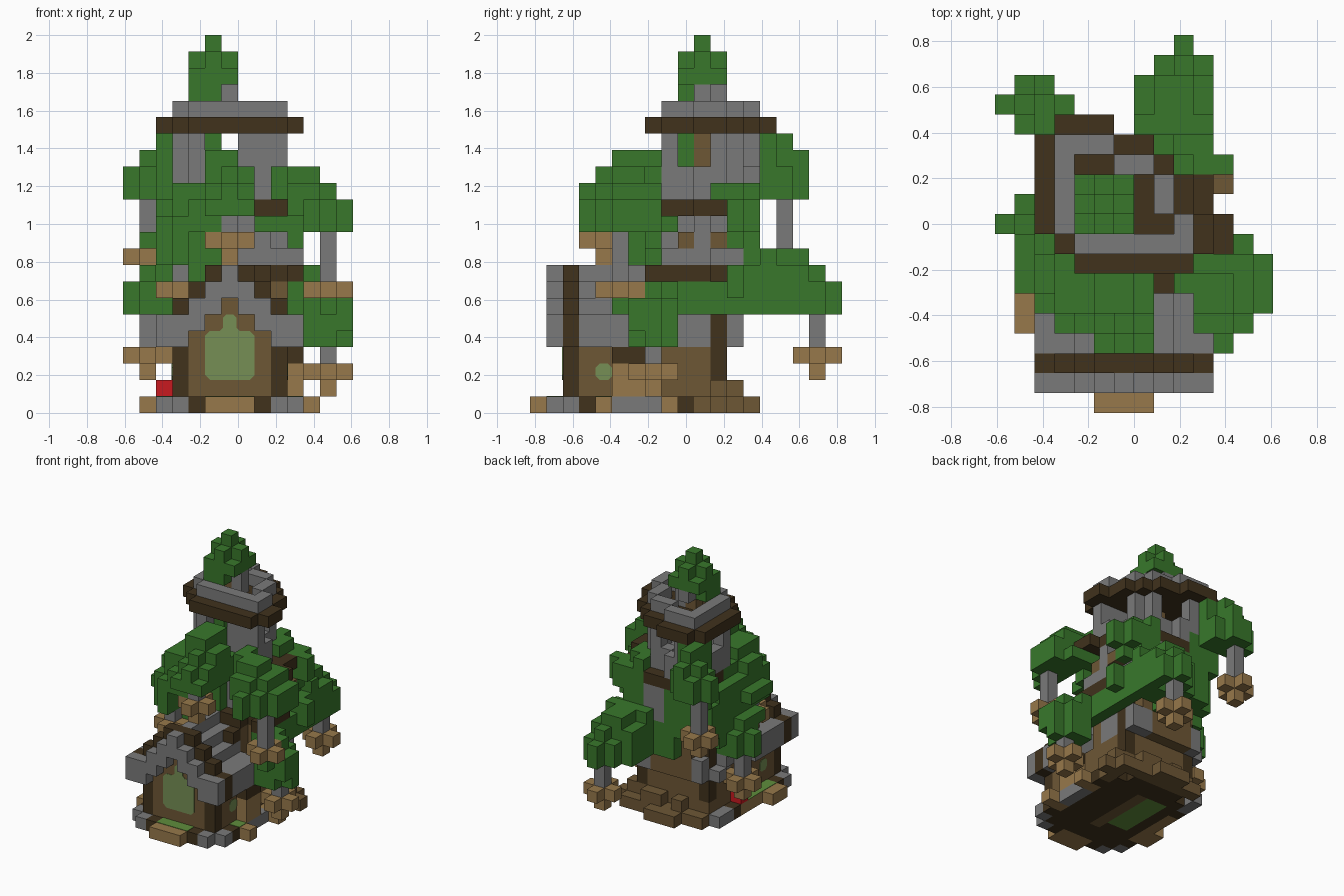
import bpy, bmesh
from mathutils import Vector

if "Cube" in bpy.data.objects:
    bpy.data.objects.remove(bpy.data.objects["Cube"])

V = 2 / 23                       # block size
ORIGIN = Vector((-7 * V, -9.5 * V, 0))
COLORS = {
    "leaf_green": (.040, .187, .024), "stone_grey": (.195, .195, .195),
    "light_wood": (.31, .19, .070), "brown_wood": (.155, .095, .036),
    "dark_wood": (.052, .032, .012), "red": (.58, .010, .014),
    "pale_glass": (.18, .275, .09), "grass": (.115, .27, .045),
}
MATS = {}
for n, c in COLORS.items():
    MATS[n] = bpy.data.materials.new(n)
    MATS[n].diffuse_color = (*c, 1)

cells, part_color = {}, {}


def box(part, color, i0, i1, j0, j1, k0, k1, cut=0):
    """Fill blocks; cut trims the plan corners."""
    part_color[part] = color
    for i in range(i0, i1 + 1):
        for j in range(j0, j1 + 1):
            if min(i - i0, i1 - i) + min(j - j0, j1 - j) < cut:
                continue
            for k in range(k0, k1 + 1):
                cells[i, j, k] = part


def boxes(part, color, *bs):
    for b in bs:
        box(part, color, *b)


D, G, B, T, L = "dark_wood", "stone_grey", "brown_wood", "light_wood", "leaf_green"

# ground floor and roots
box("floor", D, 2, 10, 2, 11, 0, 0, 2)
box("floor_grass", "grass", 4, 5, 5, 9, 0, 0)
box("floor_plank", B, 6, 6, 4, 9, 0, 0)
boxes("roots", B, (3, 9, 12, 12, 0, 0), (5, 7, 13, 13, 0, 0), (5, 5, 12, 12, 1, 1),
      (7, 8, 12, 12, 1, 1), (10, 10, 10, 12, 0, 0), (11, 11, 11, 11, 0, 0), (10, 10, 11, 11, 1, 1))
boxes("foundation_stones", G, (2, 3, 2, 2, 0, 0), (3, 3, 1, 1, 0, 0), (9, 9, 1, 1, 0, 0),
      (9, 10, 2, 2, 0, 0), (10, 10, 5, 7, 0, 0), (2, 2, 10, 11, 0, 0),
      (2, 2, 10, 10, 5, 5), (2, 2, 11, 11, 4, 4))
boxes("foundation_beams", D, (4, 4, 1, 2, 0, 0), (8, 8, 1, 2, 0, 0), (10, 10, 3, 3, 0, 0),
      (10, 10, 9, 9, 0, 0), (2, 2, 3, 3, 0, 0), (2, 2, 9, 9, 0, 0))

# house walls
boxes("house_walls", B, (3, 9, 3, 11, 1, 3), (4, 8, 2, 2, 1, 4), (5, 7, 2, 2, 5, 5),
      (6, 6, 2, 2, 6, 6), (4, 8, 3, 7, 4, 4), (5, 7, 3, 7, 5, 5))
boxes("house_posts", D, (3, 3, 2, 2, 0, 3), (9, 9, 2, 2, 0, 3))

# stepped gable roof: grey front, dark band, grey behind
bottom, top = (7, 6, 5, 4, 4), (8, 7, 6, 5, 5)
for d in range(5):
    for i in {6 - d, 6 + d}:
        box("roof_front", G, i, i, 1, 1, bottom[d], top[d])
        box("roof_band", D, i, i, 2, 2, bottom[d], min(8, top[d] + (d < 4)))
        box("roof_slopes", G, i, i, 3, 6, bottom[d], top[d])

# tower from bottom to top
box("tower_base", B, 3, 9, 7, 12, 4, 7, 1)
boxes("tower_base_stones", G, (9, 9, 9, 10, 4, 5), (8, 9, 12, 12, 4, 5), (3, 3, 9, 10, 4, 6),
      (3, 3, 12, 12, 4, 5))
boxes("tower_posts", D, (9, 9, 11, 11, 2, 6), (3, 3, 11, 11, 2, 6))
box("lower_ring", D, 2, 10, 7, 12, 8, 8, 2)
boxes("lower_ring", D, (10, 10, 7, 10, 8, 8), (8, 8, 6, 6, 7, 7))
box("tower_middle", G, 3, 9, 8, 13, 9, 11, 1)
box("tower_middle", G, 8, 10, 8, 10, 9, 9)
box("middle_ring", D, 3, 9, 8, 13, 12, 12, 1)
boxes("balcony", D, (9, 11, 8, 9, 12, 12), (9, 10, 10, 11, 12, 12))
boxes("balcony_posts", B, (10, 10, 11, 11, 10, 10), (10, 10, 9, 9, 10, 10))
box("balcony_stone", G, 10, 10, 10, 10, 10, 11)

# upper room, top ring and parapet share one outline, given row by row
RING = {7: (4, 9), 8: (3, 10), 9: (2, 10), 10: (2, 9), 11: (2, 9), 12: (2, 8), 13: (2, 7), 14: (3, 5)}
PARAPET = {8: (4, 9), 9: (3, 9), 10: (3, 8), 11: (3, 8), 12: (3, 7), 13: (3, 5)}
SUNKEN = {9: (4, 8), 10: (4, 7), 11: (4, 7), 12: (4, 5)}
for rows, part, color, k0, k1 in ((PARAPET, "upper_wall", G, 13, 14), (RING, "top_ring", D, 17, 17),
                                  (PARAPET, "parapet", G, 18, 18)):
    for j, (a, b) in rows.items():
        box(part, color, a, b, j, j, k0, k1)
for j, (a, b) in SUNKEN.items():
    for i in range(a, b + 1):
        for k in (14, 18):
            cells.pop((i, j, k), None)
boxes("upper_pillars", G, (3, 3, 9, 9, 15, 16), (4, 4, 8, 8, 15, 16), (7, 8, 8, 8, 15, 16),
      (9, 9, 8, 8, 15, 16), (8, 8, 11, 11, 15, 16), (3, 3, 12, 12, 15, 16),
      (4, 4, 13, 13, 15, 16), (7, 7, 12, 12, 15, 16))
box("trunk", B, 5, 5, 10, 10, 14, 18)
boxes("indoor_leaves", L, (5, 5, 9, 9, 13, 16), (4, 6, 9, 11, 13, 13))

# small tree on the top
boxes("tree_trunk", G, (5, 6, 10, 10, 19, 19), (5, 5, 11, 11, 19, 19), (6, 6, 10, 10, 18, 18))
boxes("tree_top", L, (4, 5, 9, 9, 19, 19), (4, 4, 10, 10, 19, 19), (4, 6, 9, 11, 20, 20),
      (4, 6, 10, 10, 21, 21), (5, 5, 9, 11, 21, 21), (5, 5, 10, 10, 22, 22))

# leafy branches around the tower, stepped like domes
boxes("front_branch", L, (5, 7, 3, 3, 12, 12), (6, 6, 3, 3, 13, 13), (5, 7, 4, 4, 12, 13),
      (6, 6, 4, 4, 14, 14), (5, 7, 5, 6, 12, 14), (5, 6, 5, 6, 15, 15), (5, 6, 7, 7, 12, 15),
      (7, 7, 7, 7, 12, 13), (4, 4, 4, 7, 11, 12), (4, 4, 5, 7, 13, 13), (5, 5, 4, 6, 11, 11))
boxes("front_left_branch", L, (3, 3, 4, 7, 9, 11), (3, 3, 5, 7, 12, 13), (2, 2, 5, 8, 9, 11),
      (2, 2, 6, 7, 12, 12), (1, 1, 6, 8, 10, 10), (4, 5, 6, 7, 9, 11), (6, 6, 7, 7, 9, 11),
      (4, 4, 6, 6, 8, 8))
boxes("right_branch", L, (11, 11, 3, 3, 11, 12), (12, 12, 4, 4, 11, 12), (12, 12, 5, 7, 11, 13),
      (12, 12, 8, 8, 11, 11), (13, 13, 5, 7, 11, 12), (11, 11, 4, 7, 11, 13), (10, 10, 4, 7, 12, 13),
      (10, 11, 5, 6, 14, 14), (9, 9, 6, 7, 13, 14), (8, 11, 7, 7, 11, 11), (10, 11, 8, 8, 11, 11),
      (10, 10, 7, 7, 10, 10))
boxes("low_right_branch", L, (12, 12, 6, 8, 4, 6), (13, 13, 7, 7, 4, 6), (11, 11, 6, 8, 4, 7),
      (12, 12, 7, 7, 7, 7), (13, 13, 6, 7, 5, 6), (12, 12, 5, 5, 6, 6), (10, 10, 7, 8, 6, 7),
      (10, 10, 9, 12, 6, 7))
boxes("low_left_branch", L, (0, 0, 9, 9, 6, 7), (1, 1, 8, 10, 6, 7), (1, 1, 7, 9, 8, 8),
      (2, 2, 8, 10, 6, 8), (2, 2, 11, 11, 7, 8))
boxes("left_ivy", L, (2, 2, 8, 12, 9, 10), (3, 3, 8, 9, 11, 12), (2, 2, 9, 11, 11, 11))
boxes("back_branch", L, (7, 10, 12, 12, 7, 8), (8, 9, 13, 16, 7, 9), (7, 7, 13, 16, 6, 8),
      (10, 10, 13, 16, 6, 8), (8, 10, 14, 15, 6, 7), (10, 10, 14, 14, 9, 9), (7, 7, 13, 14, 9, 9),
      (8, 10, 17, 17, 6, 7), (9, 9, 17, 17, 8, 8), (9, 9, 18, 18, 6, 7), (11, 11, 12, 12, 7, 8))
boxes("back_ivy", L, (5, 6, 13, 13, 6, 8), (3, 5, 13, 13, 8, 10), (2, 4, 12, 12, 8, 10),
      (4, 5, 13, 13, 11, 11))
boxes("back_right_ivy", L, (9, 11, 12, 12, 11, 12), (8, 10, 13, 13, 11, 12), (8, 9, 12, 13, 10, 10),
      (9, 9, 11, 12, 13, 13), (8, 8, 12, 13, 13, 13), (10, 10, 12, 12, 10, 10))
boxes("high_back_branch", L, (0, 0, 15, 15, 13, 14), (1, 1, 14, 16, 13, 14), (2, 2, 14, 16, 13, 15),
      (1, 1, 15, 15, 15, 15), (3, 3, 15, 15, 13, 14), (2, 2, 13, 14, 13, 16), (3, 3, 14, 14, 13, 16),
      (3, 3, 13, 13, 11, 15), (2, 2, 15, 15, 16, 16), (4, 4, 13, 13, 11, 13), (2, 2, 13, 13, 11, 12))

# hanging lanterns: plus shaped, on a chain
LANTERNS = {"left": (1, 9, 3, 5), "back_left": (1, 15, 9, 12), "front": (6, 4, 10, 11),
            "right": (12, 5, 7, 10), "low_right": (12, 7, 2, 3), "back": (9, 17, 3, 5),
            "roof": (3, 5, 7, 8)}
for n, (i, j, k, chain) in LANTERNS.items():
    for a, b, c in ((1, 0, 0), (-1, 0, 0), (0, 1, 0), (0, -1, 0), (0, 0, 0), (0, 0, -1)):
        if (i + a, j + b, k + c) not in cells:
            box(n + "_lantern", T, i + a, i + a, j + b, j + b, k + c, k + c)
    box(n + "_chain", G, i, i, j, j, k + 1, chain)

# step, planters, crates and a red block
box("door_step", T, 5, 7, 0, 1, 0, 0)
boxes("planters", T, (1, 1, 4, 5, 0, 0), (2, 2, 4, 8, 0, 0), (10, 11, 4, 4, 0, 0), (10, 11, 8, 8, 0, 0))
box("crates", T, 10, 10, 5, 6, 1, 2)
box("side_awning", D, 10, 10, 5, 6, 3, 3)
box("red_block", "red", 2, 2, 8, 8, 1, 1)


def add_object(name, bm, color):
    me = bpy.data.meshes.new(name)
    bm.to_mesh(me)
    bm.free()
    me.materials.append(MATS[color])
    ob = bpy.data.objects.new(name, me)
    bpy.context.collection.objects.link(ob)


# turn the blocks of each part into outer faces
part_cells = {}
for c, p in cells.items():
    part_cells.setdefault(p, []).append(c)
for part, cs in part_cells.items():
    bm = bmesh.new()
    for c in cs:
        for axis in range(3):
            for side in (0, 1):
                n = list(c)
                n[axis] += 2 * side - 1
                if tuple(n) in cells:
                    continue
                a, b = (axis + 1) % 3, (axis + 2) % 3
                quad = []
                for u, w in ((0, 0), (1, 0), (1, 1), (0, 1)):
                    p = Vector(c)
                    p[axis] += side
                    p[a] += u
                    p[b] += w
                    quad.append(bm.verts.new(ORIGIN + p * V))
                bm.faces.new(quad if side else quad[::-1])
    bmesh.ops.remove_doubles(bm, verts=bm.verts[:], dist=1e-4)
    add_object(part, bm, part_color[part])


def plate(name, color, outline, axis, level, sign):
    """Thin plate on a wall or floor; outline in block units."""
    bm = bmesh.new()
    vs = []
    for u, w in outline:
        p = [u, w]
        p.insert(axis, level)
        vs.append(bm.verts.new(ORIGIN + Vector(p) * V))
    f = bm.faces.new(vs)
    ext = bmesh.ops.extrude_face_region(bm, geom=[f])["geom"]
    off = Vector((0, 0, 0))
    off[axis] = .003 * sign
    bmesh.ops.translate(bm, vec=off, verts=[v for v in ext if isinstance(v, bmesh.types.BMVert)])
    bmesh.ops.recalc_face_normals(bm, faces=bm.faces[:])
    add_object(name, bm, color)


def rounded(a, b, c, d, r):
    return [(a + r, c), (b - r, c), (b, c + r), (b, d - r), (b - r, d), (a + r, d), (a, d - r), (a, c + r)]


# glazed door, side windows and grass
plate("door_glass", "pale_glass", [(5.3, 2), (7.7, 2), (8, 2.3), (8, 4.7), (7.7, 5), (7.1, 5),
      (6.9, 5.2), (6.9, 5.8), (6.7, 6), (6.3, 6), (6.1, 5.8), (6.1, 5.2), (5.9, 5), (5.3, 5),
      (5, 4.7), (5, 2.3)], 1, 2, -1)
plate("right_window", "pale_glass", rounded(4, 5, 2, 3, .25), 0, 10, 1)
plate("left_window", "pale_glass", rounded(4, 5, 2, 3, .25), 0, 3, -1)
for n, (a, b, c, d) in {"step": (5, 8, 1, 2), "left": (2, 3, 4, 8), "right": (10, 11, 4, 5)}.items():
    plate(n + "_grass", "grass", rounded(a, b, c, d, .02), 2, 1, 1)

for m in bpy.data.materials:
    if m.users and not m.is_grease_pencil:
        m.use_nodes = True
        m.node_tree.nodes["Principled BSDF"].inputs["Base Color"].default_value = m.diffuse_color
